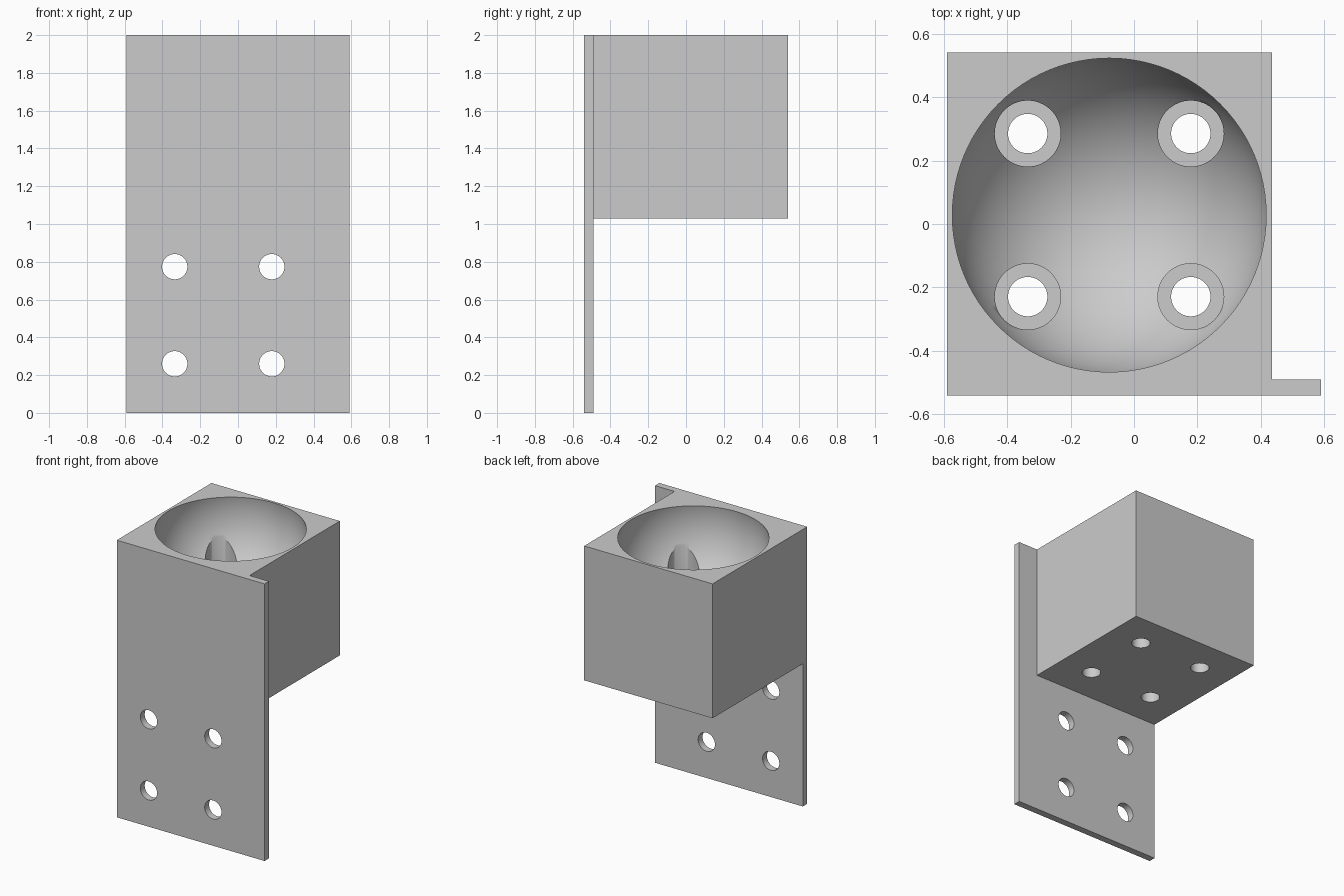
import bpy, bmesh, math
from mathutils import Matrix, Vector

cube = bpy.data.objects.get("Cube")
if cube:
    bpy.data.objects.remove(cube, do_unlink=True)

grey = bpy.data.materials.new("light grey")
grey.use_nodes = True
grey.diffuse_color = (0.6, 0.6, 0.6, 1)
grey.node_tree.nodes["Principled BSDF"].inputs["Base Color"].default_value = (0.6, 0.6, 0.6, 1)


def finish(name, bm):
    mesh = bpy.data.meshes.new(name)
    bm.to_mesh(mesh)
    bm.free()
    mesh.materials.append(grey)
    obj = bpy.data.objects.new(name, mesh)
    bpy.context.collection.objects.link(obj)
    return obj


def box(name, low, high):
    low, high = Vector(low), Vector(high)
    bm = bmesh.new()
    place = Matrix.Translation((low + high) / 2) @ Matrix.Diagonal((*(high - low), 1))
    bmesh.ops.create_cube(bm, size=1, matrix=place)
    return finish(name, bm)


def cylinder(name, centre, radius, length, along_y=False):
    bm = bmesh.new()
    turn = Matrix.Rotation(math.pi / 2 if along_y else 0, 4, "X")
    bmesh.ops.create_cone(bm, cap_ends=True, segments=64, radius1=radius, radius2=radius,
                          depth=length, matrix=Matrix.Translation(centre) @ turn)
    return finish(name, bm)


def combine(target, tool, operation):
    mod = target.modifiers.new(operation.title(), "BOOLEAN")
    mod.operation, mod.solver, mod.object = operation, "EXACT", tool
    bpy.context.view_layer.objects.active = target
    bpy.ops.object.modifier_apply(modifier=mod.name)
    bpy.data.objects.remove(tool, do_unlink=True)


# Upright mounting plate joined to the cup block
TOP, FLOOR, FRONT = 2.0, 1.03, -0.54
bracket = box("cup_bracket", (-0.59, FRONT, 0), (0.59, -0.49, TOP))
combine(bracket, box("block", (-0.59, FRONT, FLOOR), (0.435, 0.54, TOP)), "UNION")

# Round bowl, its centre slightly below the rim
cx, cy = -0.078, 0.028
bm = bmesh.new()
bmesh.ops.create_uvsphere(bm, u_segments=96, v_segments=64, radius=0.502,
                          matrix=Matrix.Translation((cx, cy, TOP - 0.085)))
combine(bracket, finish("bowl_cutter", bm), "DIFFERENCE")

# Four counterbored screw holes in the bowl, four plain holes in the plate
HALF, LEDGE = 0.257, FLOOR + 0.12
for sx in (-1, 1):
    for side in (-1, 1):
        x, y = cx + sx * HALF, cy + side * HALF
        combine(bracket, cylinder("counterbore", (x, y, LEDGE + 0.375), 0.104, 0.75), "DIFFERENCE")
        combine(bracket, cylinder("screw_hole", (x, y, LEDGE), 0.062, 0.5), "DIFFERENCE")
        z = 0.517 + side * HALF
        combine(bracket, cylinder("plate_hole", (x, FRONT, z), 0.067, 0.3, True), "DIFFERENCE")

# Smooth bowl and bores, crisp edges
bpy.ops.object.select_all(action="DESELECT")
bracket.select_set(True)
bpy.context.view_layer.objects.active = bracket
bpy.ops.object.shade_smooth_by_angle(angle=math.radians(30))
